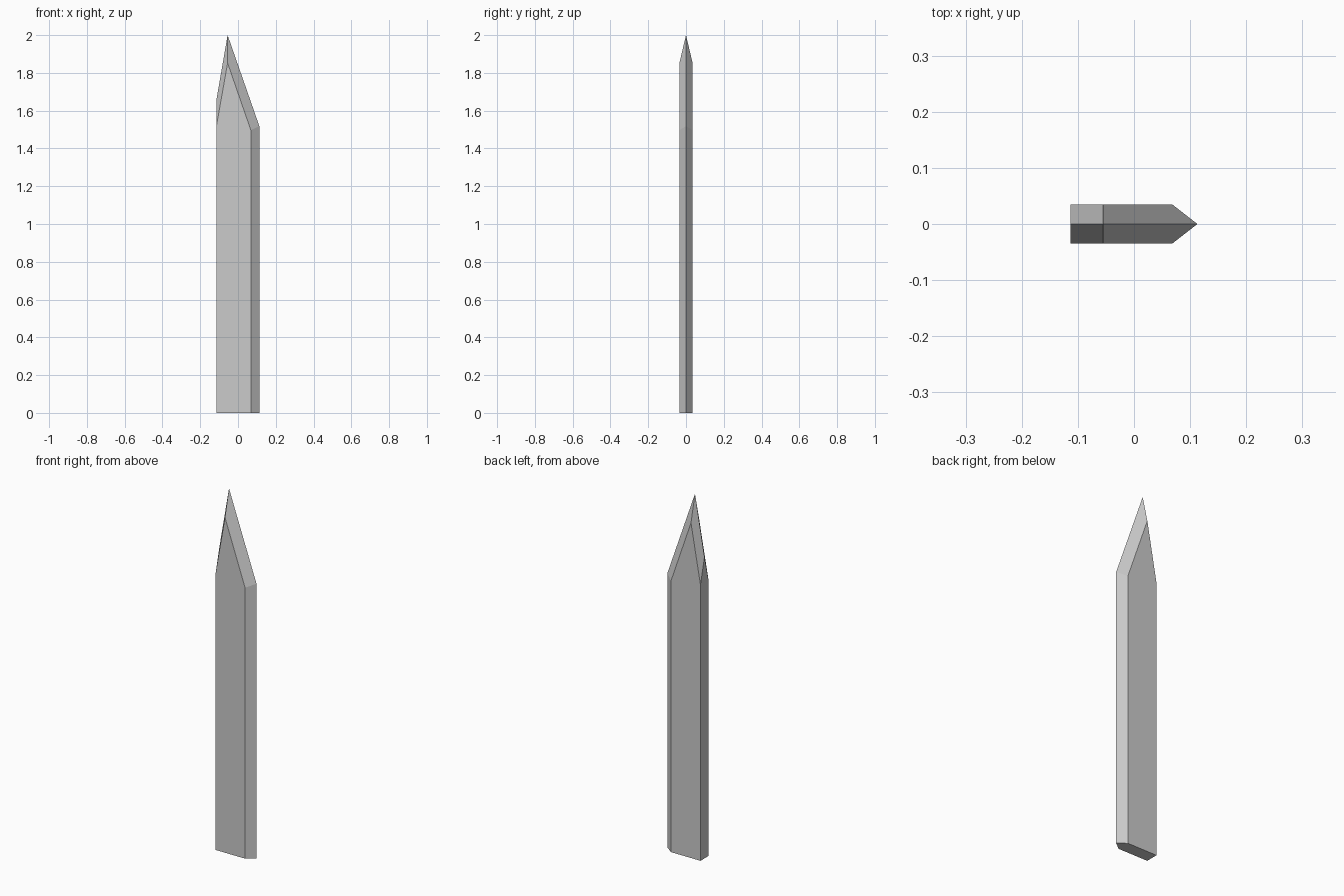
import bpy, bmesh, math

if "Cube" in bpy.data.objects:
    bpy.data.objects.remove(bpy.data.objects["Cube"])

HALF = 0.035  # half thickness of the blade

# outlines in x, z: flat cheek and the wider sharp edge on the centre plane
cheek = [(-0.113, 0), (0.068, 0), (0.068, 1.497), (-0.055, 1.852), (-0.113, 1.525)]
edge = [(-0.113, 0), (0.113, 0), (0.113, 1.518), (-0.055, 2.0), (-0.113, 1.665)]

bm = bmesh.new()


def loop(outline, y):
    return [bm.verts.new((x, y, z)) for x, z in outline]


# front cheek, sharp edge, back cheek
loops = [loop(cheek, -HALF), loop(edge, 0), loop(cheek, HALF)]
for a, b in zip(loops, loops[1:]):
    for i in range(5):
        j = (i + 1) % 5
        bm.faces.new((a[i], a[j], b[j], b[i]))
bm.faces.new(loops[0])
bm.faces.new(loops[2])

# merge the coplanar halves of the spine and base
bmesh.ops.dissolve_limit(bm, angle_limit=math.radians(0.5),
                         verts=bm.verts[:], edges=bm.edges[:])
bmesh.ops.recalc_face_normals(bm, faces=bm.faces[:])

mesh = bpy.data.meshes.new("blade")
bm.to_mesh(mesh)
bm.free()
blade = bpy.data.objects.new("blade", mesh)
bpy.context.collection.objects.link(blade)
